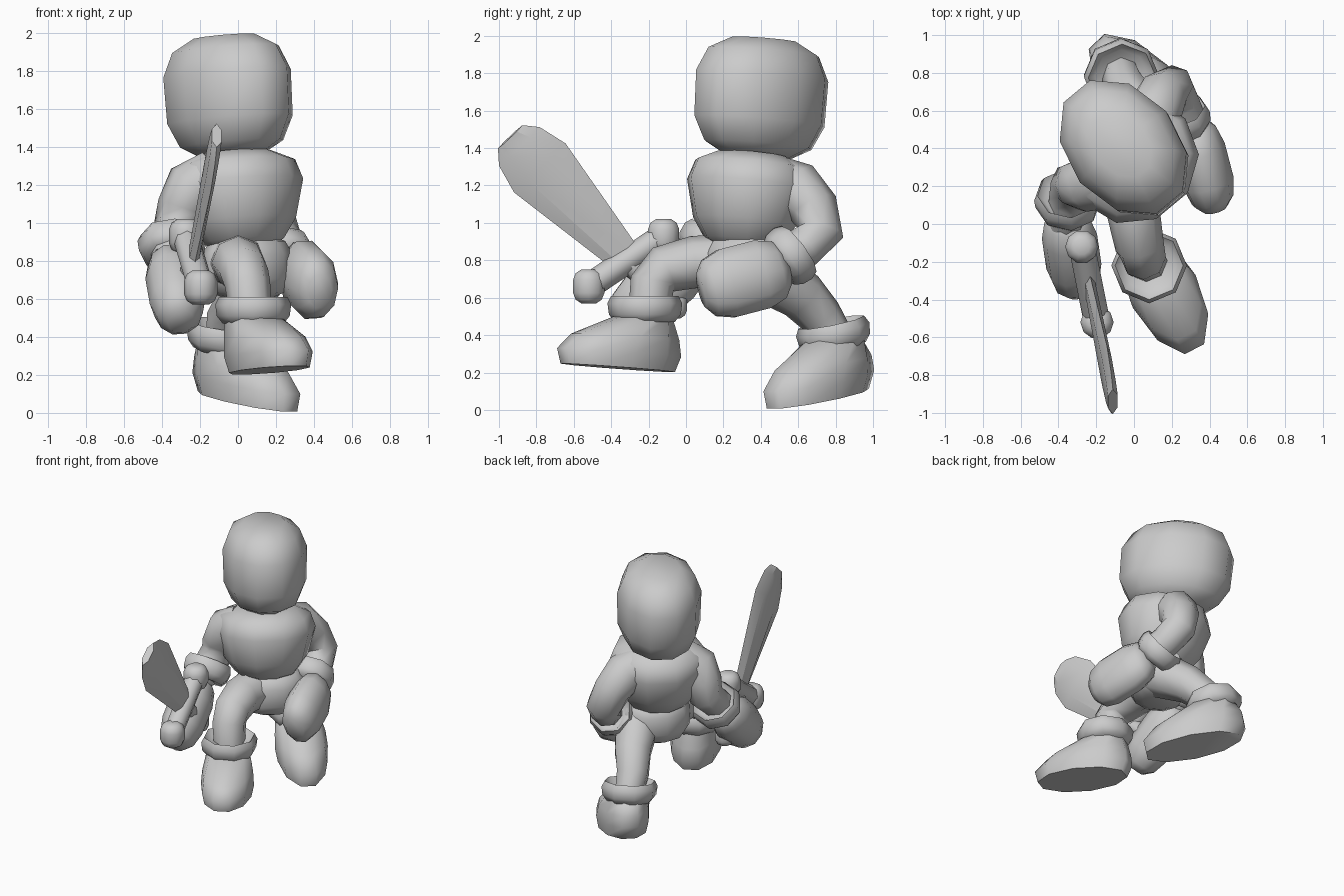
import bpy
import bmesh
from math import cos, sin, pi, radians
from mathutils import Vector

default_cube = bpy.data.objects.get("Cube")
if default_cube:
    bpy.data.objects.remove(default_cube, do_unlink=True)

grey = bpy.data.materials.new("plain grey")
grey.use_nodes = True
grey.diffuse_color = (.6, .6, .6, 1)
grey.node_tree.nodes["Principled BSDF"].inputs["Base Color"].default_value = grey.diffuse_color

UP = Vector((0, 0, 1))
SIDEWAYS = Vector((1, 0, 0))
ACROSS_BODY = Vector((.77, .64, 0))


def skin(name, rings, angle=62):
    """Bridge equal rings of points into a closed, smooth-shaded solid."""
    bm = bmesh.new()
    loops = [[bm.verts.new(point) for point in points] for points in rings]
    for lower, upper in zip(loops, loops[1:]):
        for i in range(len(lower)):
            bm.faces.new((lower[i - 1], lower[i], upper[i], upper[i - 1]))
    bm.faces.new(loops[0])
    bm.faces.new(loops[-1])
    bmesh.ops.recalc_face_normals(bm, faces=bm.faces)
    mesh = bpy.data.meshes.new(name)
    bm.to_mesh(mesh)
    bm.free()
    mesh.materials.append(grey)
    mesh.shade_smooth()
    mesh.set_sharp_from_angle(angle=radians(angle))
    bpy.context.collection.objects.link(bpy.data.objects.new(name, mesh))


def ring(center, u, v, sides, shift=0):
    turns = [2 * pi * (i + shift) / sides for i in range(sides)]
    return [center + u * cos(turn) + v * sin(turn) for turn in turns]


def frame(axis, side):
    """Unit vectors across and along the depth of a section square to the axis."""
    axis = axis.normalized()
    u = (side - axis * side.dot(axis)).normalized()
    return u, axis.cross(u)


def blob(name, start, end, wide, deep, side=SIDEWAYS, taper=0):
    """Boxy ellipsoid from start to end, growing towards the end by the taper."""
    start, end = Vector(start), Vector(end)
    u, v = frame(end - start, side)
    rings = []
    for step in range(6):
        angle = radians(70) * (step / 2.5 - 1)
        reach = abs(sin(angle) / sin(radians(70))) ** .7
        height = reach if angle > 0 else -reach
        size = cos(angle) ** .7 * (1 + taper * height)
        center = start.lerp(end, (1 + height) / 2)
        rings.append(ring(center, u * wide * size, v * deep * size, 10))
    skin(name, rings)


def ball(name, center, radius):
    blob(name, center - UP * radius, center + UP * radius, radius, radius)


def limb(name, thick, thin, *joints):
    """Round tube through the joints, thinning evenly along the way."""
    points = [Vector(joint) for joint in joints]
    last = len(points) - 1
    rings = []
    for i, point in enumerate(points):
        u, v = frame(points[min(i + 1, last)] - points[max(i - 1, 0)], SIDEWAYS)
        radius = thick + (thin - thick) * i / last
        rings.append(ring(point, u * radius, v * radius, 8))
    skin(name, rings)


def cuff(name, center, axis, radius):
    """Flared band with a sunken mouth."""
    axis = Vector(axis).normalized()
    u, v = frame(axis, axis.orthogonal())
    profile = [(-.07, .8), (-.03, .96), (.03, 1), (.07, .9), (.02, .7)]
    skin(name, [ring(Vector(center) + axis * height, u * radius * size, v * radius * size, 8)
                for height, size in profile])


def boot(name, heel, toe, ankle):
    """Flat sole between heel and toe, rising and rounding into the ankle."""
    heel, toe, ankle = Vector(heel), Vector(toe), Vector(ankle)
    middle, half = (heel + toe) / 2, (toe - heel) / 2
    forward = Vector((half.x, half.y, 0)).normalized()
    across = UP.cross(forward)
    rings = []
    for rise, fullness in ((0, .94), (.3, 1.05), (.6, 1.05), (1, 1)):
        blend = rise ** 2.4
        center = middle.lerp(ankle, blend)
        center.z = middle.z + (ankle.z - middle.z) * rise
        length = half.lerp(forward * .16, blend) * fullness
        width = (.18 - blend * .03) * fullness
        rings.append(ring(center, length, across * width, 10, shift=.5))
    skin(name, rings)


# Head and body
blob("head", (-.03, .38, 1.35), (-.07, .42, 1.98), .3, .41, ACROSS_BODY, taper=.02)
blob("chest", (.03, .3, .85), (-.01, .35, 1.37), .33, .31, ACROSS_BODY, taper=.22)
blob("pelvis", (.05, .32, .6), (.05, .32, .94), .26, .22, ACROSS_BODY)

# Arms, from shoulder to wrist
limb("left_arm", .16, .1, (.06, .48, 1.2), (.11, .6, 1.18), (.15, .68, 1.08),
     (.2, .72, .95), (.24, .63, .87), (.3, .5, .8))
limb("right_arm", .16, .1, (-.14, .24, 1.22), (-.25, .21, 1.18), (-.29, .21, 1.08),
     (-.32, .21, .98), (-.34, .12, .9), (-.36, 0, .8))
cuff("left_wrist_cuff", (.24, .55, .82), (-.2, .8, .6), .17)
cuff("right_wrist_cuff", (-.35, .12, .87), (0, .6, .8), .18)

# Mitten hands
blob("left_hand", (.31, .54, .76), (.43, .08, .64), .14, .2)
blob("right_hand", (-.36, .06, .82), (-.3, -.35, .48), .15, .17)

# Legs, from hip to ankle
limb("right_leg", .15, .11, (0, .22, .79), (0, .04, .79), (.03, -.12, .75),
     (.05, -.18, .68), (.07, -.2, .5))
limb("left_leg", .17, .1, (.13, .38, .77), (.08, .5, .69), (.02, .62, .61),
     (-.05, .72, .5), (-.07, .8, .38))

# Boots
boot("right_boot", (0, -.05, .2), (.33, -.68, .25), (.08, -.23, .5))
boot("left_boot", (-.2, .97, .12), (.3, .44, 0), (-.06, .8, .38))
cuff("right_boot_cuff", (.08, -.22, .54), UP, .2)
cuff("left_boot_cuff", (-.07, .79, .4), (.1, -.2, 1), .2)


# Sword, lying in one upright plane
def in_sword_plane(y, z):
    return Vector((-.3 - y / 5, y, z))


base, tip = in_sword_plane(-.33, .82), in_sword_plane(-.94, 1.46)
flat_side, edge_side = frame(tip - base, SIDEWAYS)
blade_widths = [(0, .09), (.74, .19), (.92, .15), (1, .09)]
skin("sword_blade", [ring(base.lerp(tip, along), edge_side * width, flat_side * .03, 6)
                     for along, width in blade_widths], angle=20)

# Bone-shaped guard and grip
low, high = in_sword_plane(-.52, .66), in_sword_plane(-.12, .93)
limb("sword_guard", .07, .07, low, high)
ball("lower_guard_knob", low, .09)
ball("upper_guard_knob", high, .09)
pommel = in_sword_plane(-.06, .56)
limb("sword_grip", .06, .05, low.lerp(high, .5), pommel)
ball("pommel", pommel, .07)
